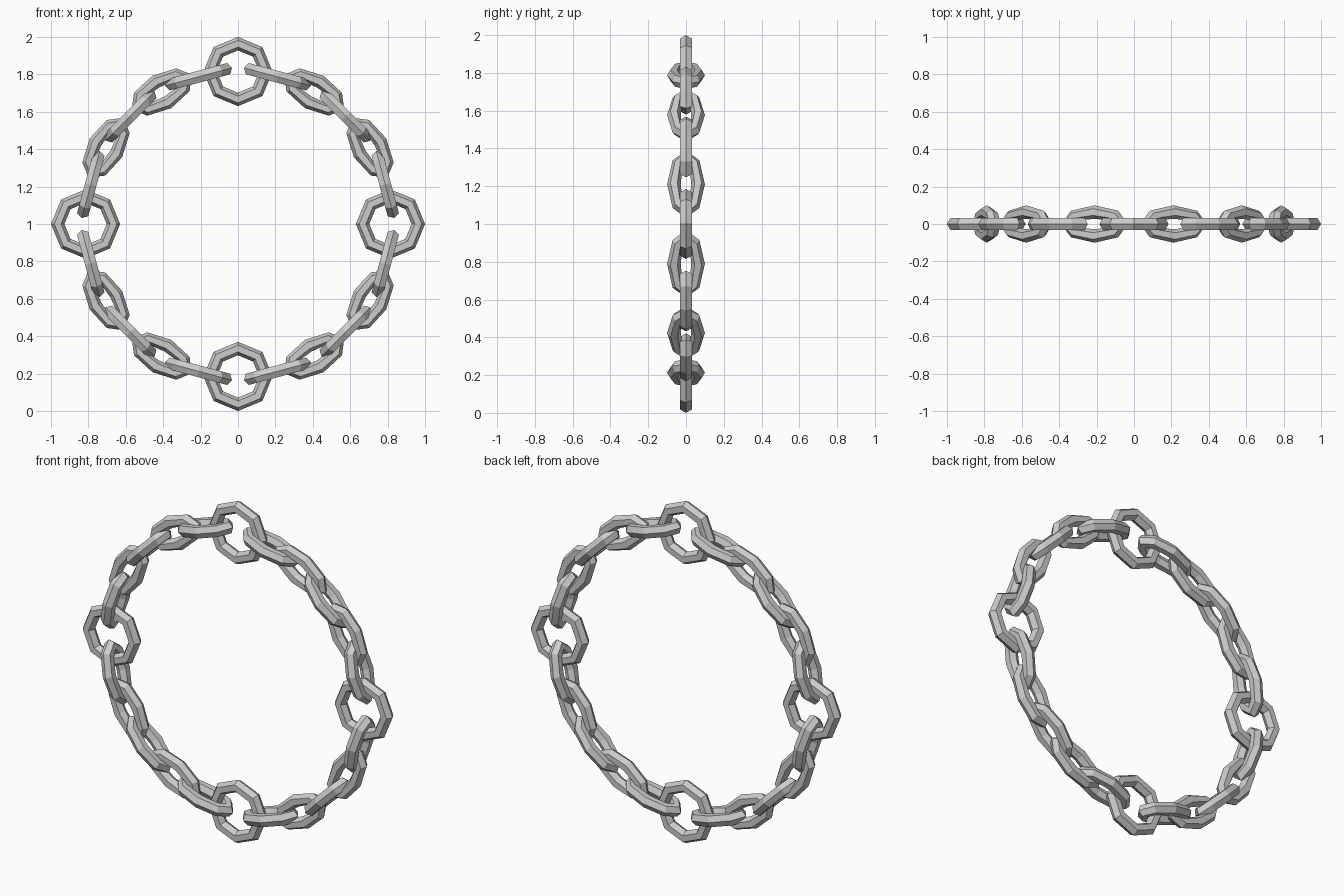
import bpy, bmesh
from math import sin, cos, pi, radians
from mathutils import Matrix

if "Cube" in bpy.data.objects:
    bpy.data.objects.remove(bpy.data.objects["Cube"])

RING = 0.815      # radius of the whole chain loop
HALF = 0.149      # half length of a link's centre line
TUBE = 0.036      # hexagonal wire radius
SIDES, WIRE = 8, 6


def link_mesh(name, half_width):
    """Octagonal link in the local xz plane, with a constant hexagonal wire."""
    bm = bmesh.new()
    rings = []
    for i in range(SIDES):
        a = 2 * pi * i / SIDES
        ring = []
        for j in range(WIRE):
            b = 2 * pi * j / WIRE
            ring.append(bm.verts.new((
                cos(a) * (HALF + TUBE * cos(b)),
                TUBE * sin(b),
                sin(a) * (half_width + TUBE * cos(b)))))
        rings.append(ring)
    for i in range(SIDES):
        p, q = rings[i], rings[(i + 1) % SIDES]
        for j in range(WIRE):
            k = (j + 1) % WIRE
            bm.faces.new((p[j], q[j], q[k], p[k]))
    bmesh.ops.recalc_face_normals(bm, faces=bm.faces)
    mesh = bpy.data.meshes.new(name)
    bm.to_mesh(mesh)
    bm.free()
    return mesh


round_mesh = link_mesh("round_link", HALF)
oval_mesh = link_mesh("oval_link", 0.064)

# 24 links around the loop: round at the quarters, ovals alternately turned
for n in range(24):
    turned = n % 2 == 1
    is_round = n % 6 == 0
    kind = "round_link" if is_round else "turned_link" if turned else "flat_link"
    obj = bpy.data.objects.new(f"{kind}_{n}", round_mesh if is_round else oval_mesh)
    bpy.context.collection.objects.link(obj)
    obj.matrix_world = (Matrix.Translation((0, 0, 1))
                        @ Matrix.Rotation(radians(15 * n), 4, 'Y')
                        @ Matrix.Translation((0, 0, RING))
                        @ Matrix.Rotation(pi / 2 if turned else 0, 4, 'X'))
